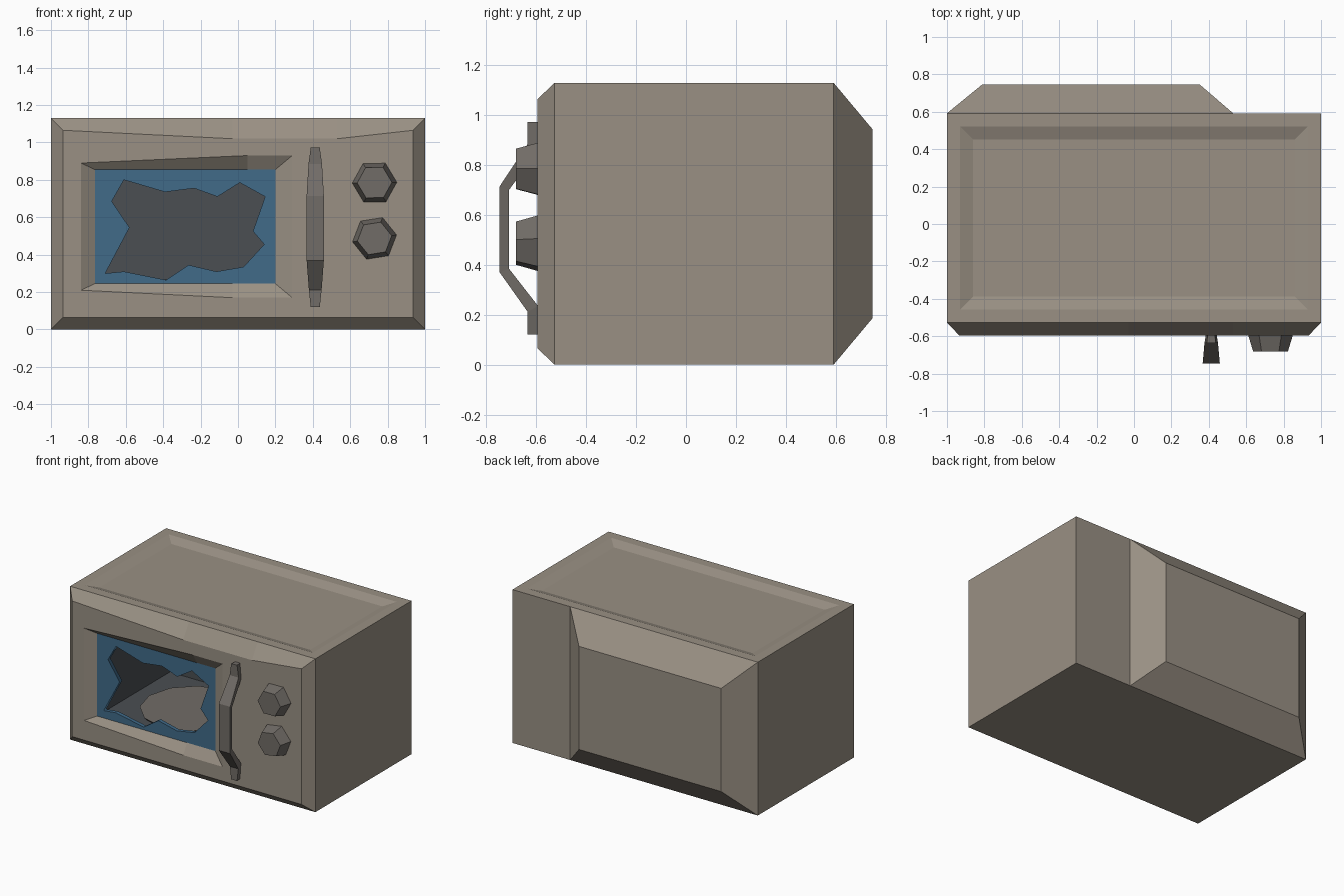
import bpy, bmesh, math

if "Cube" in bpy.data.objects:
    bpy.data.objects.remove(bpy.data.objects["Cube"])


def material(name, rgb):
    m = bpy.data.materials.new(name)
    m.diffuse_color = (*rgb, 1)
    m.use_nodes = True
    m.node_tree.nodes["Principled BSDF"].inputs["Base Color"].default_value = m.diffuse_color
    return m


BODY = material("warm_grey_casing", (0.32, 0.28, 0.23))
METAL = material("dark_grey_trim", (0.165, 0.15, 0.135))
GLASS = material("blue_glass", (0.052, 0.145, 0.25))
INSIDE = material("charcoal_inside", (0.069, 0.077, 0.085))
H = 1.13


def finish(name, bm, mats):
    bmesh.ops.recalc_face_normals(bm, faces=bm.faces)
    me = bpy.data.meshes.new(name)
    bm.to_mesh(me)
    bm.free()
    for m in mats:
        me.materials.append(m)
    ob = bpy.data.objects.new(name, me)
    bpy.context.collection.objects.link(ob)
    return ob


def loft(bm, rings, cap_first=True, cap_last=True):
    """Join rings of (x, y, z) points with quads; returns the faces band by band."""
    vs = [[bm.verts.new(p) for p in r] for r in rings]
    bands = []
    for a, b in zip(vs, vs[1:]):
        n = len(a)
        bands.append([bm.faces.new((a[i], a[(i + 1) % n], b[(i + 1) % n], b[i]))
                      for i in range(n)])
    if cap_first:
        bands.insert(0, [bm.faces.new(vs[0])])
    if cap_last:
        bands.append([bm.faces.new(vs[-1])])
    return bands


def at_y(y, pts):
    return [(x, y, z) for x, z in pts]


def rect(x0, x1, z0, z1):
    return [(x0, z0), (x1, z0), (x1, z1), (x0, z1)]


# casing: back, sides, front chamfer, front face, window bevel, cavity
outer = [(-1, 0), (0, 0), (1, 0), (1, H), (.53, H), (-.03, H), (-1, H)]
front = [(-.935, .065), (0, .065), (.935, .065), (.935, 1.065),
         (.53, 1.02), (-.03, 1.02), (-.935, 1.065)]
win_out = [(-.84, .21), (-.03, .17), (.29, .17), (.29, .93),
           (.17, .93), (.05, .93), (-.84, .89)]
win_in = [(-.765, .245), (-.03, .245), (.2, .245), (.2, .855),
          (.13, .855), (.05, .855), (-.765, .855)]
bm = bmesh.new()
bands = loft(bm, [at_y(.592, outer), at_y(-.527, outer), at_y(-.595, front),
                  at_y(-.595, win_out), at_y(-.55, win_in), at_y(.3, win_in)])
for f in bands[5] + bands[6]:
    f.material_index = 1
bmesh.ops.recalc_face_normals(bm, faces=bm.faces)
# shallow sunken panel on top
tops = [f for f in bm.faces if all(abs(v.co.z - H) < 1e-4 for v in f.verts)]
top = bmesh.ops.dissolve_faces(bm, faces=tops)["region"]
bmesh.ops.inset_region(bm, faces=top, thickness=.07, use_even_offset=True)
bmesh.ops.inset_region(bm, faces=top, thickness=.07, depth=-.025, use_even_offset=True)
finish("casing", bm, [BODY, INSIDE])

# tapered bulge at the back
bm = bmesh.new()
loft(bm, [at_y(.592, rect(-1, .53, 0, H)), at_y(.747, rect(-.81, .35, .185, .945))],
     cap_first=False)
finish("back_bulge", bm, [BODY])

# broken window pane: filled outline with a jagged hole
hole = [(-.61, .80), (-.39, .735), (-.235, .755), (-.11, .71), (.01, .785), (.145, .71),
        (.08, .525), (.14, .455), (.03, .335), (-.115, .31), (-.265, .345), (-.385, .265),
        (-.61, .31), (-.71, .30), (-.58, .545), (-.675, .685)]
cu = bpy.data.curves.new("window_pane", "CURVE")
cu.dimensions = "2D"
cu.fill_mode = "BOTH"
cu.extrude = .014
for pts in (rect(-.765, .2, .245, .855), hole):
    sp = cu.splines.new("POLY")
    sp.points.add(len(pts) - 1)
    for p, (x, z) in zip(sp.points, pts):
        p.co = (x, z, 0, 1)
    sp.use_cyclic_u = True
cu.materials.append(GLASS)
pane = bpy.data.objects.new("window_pane", cu)
pane.rotation_euler.x = math.pi / 2
pane.location.y = -.536
bpy.context.collection.objects.link(pane)
bpy.context.view_layer.objects.active = pane
pane.select_set(True)
bpy.ops.object.convert(target="MESH")

# turntable plate on the cavity floor
bm = bmesh.new()
bmesh.ops.create_cone(bm, cap_ends=True, segments=12, radius1=.34, radius2=.36, depth=.02)
finish("turntable_plate", bm, [METAL]).location = (-.28, -.12, .256)

# bent door handle: outer y z, inner y z, half width
stations = [(-.635, .12, -.593, .12, .024), (-.635, .212, -.593, .235, .034),
            (-.747, .37, -.71, .385, .046), (-.747, .715, -.71, .70, .046),
            (-.635, .885, -.593, .86, .036), (-.635, .973, -.593, .973, .024)]
X = .413
bm = bmesh.new()
loft(bm, [[(X - w, yo, zo), (X + w, yo, zo), (X + w * .8, yi, zi), (X - w * .8, yi, zi)]
          for yo, zo, yi, zi, w in stations])
finish("door_handle", bm, [METAL])

# two tapered six-sided knobs
for name, z, turn in (("upper_knob", .785, 1), ("lower_knob", .487, 9)):
    rings = []
    for y, r in ((-.592, .12), (-.681, .093)):
        angles = [math.radians(turn + 60 * i) for i in range(6)]
        rings.append([(.73 + r * math.cos(a), y, z + r * math.sin(a)) for a in angles])
    bm = bmesh.new()
    loft(bm, rings)
    finish(name, bm, [METAL])
